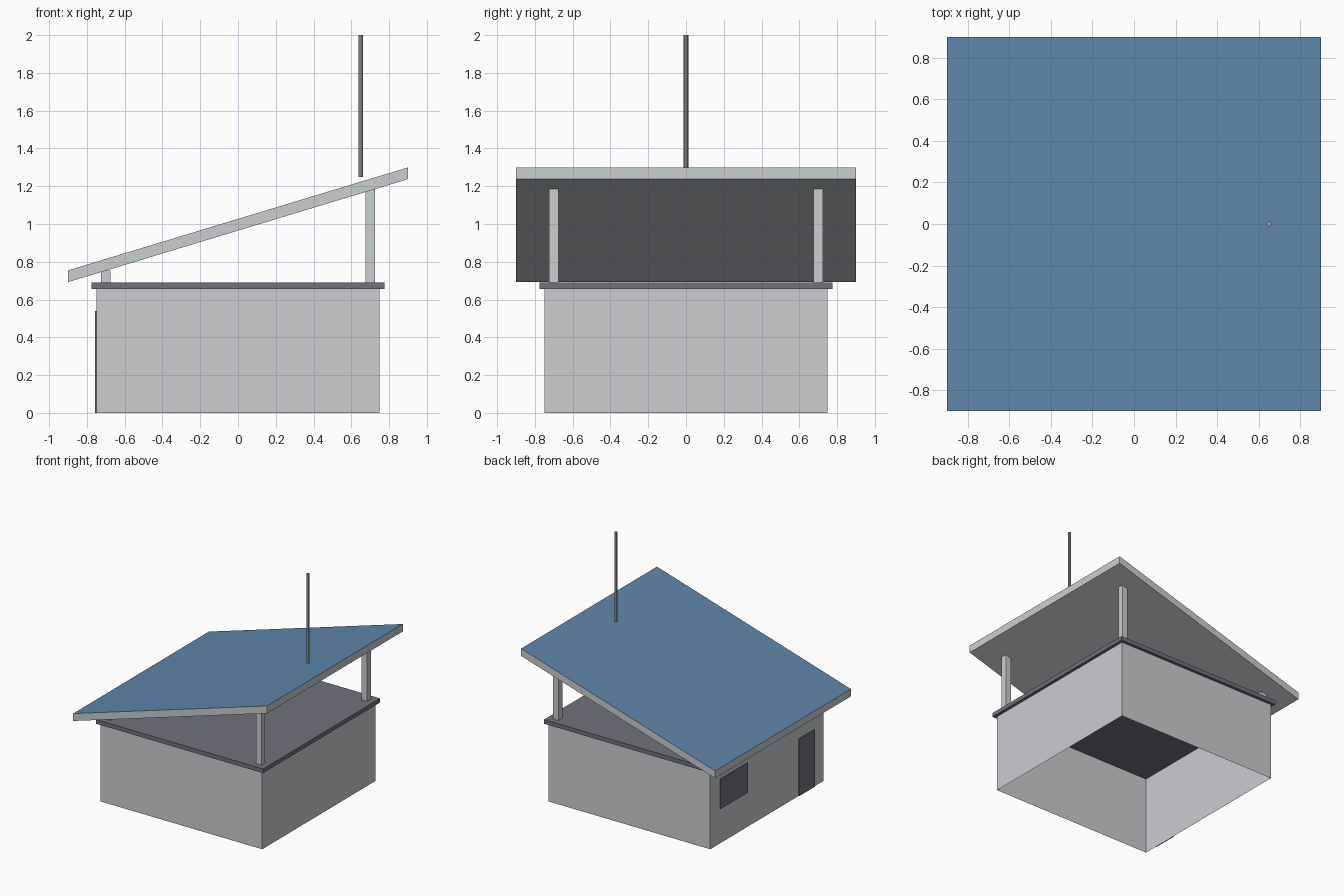
import bpy
import bmesh
from mathutils import Vector

cube = bpy.data.objects.get("Cube")
if cube:
    bpy.data.objects.remove(cube, do_unlink=True)


def material(name, rgb):
    mat = bpy.data.materials.new(name)
    mat.use_nodes = True
    mat.diffuse_color = (*rgb, 1)
    mat.node_tree.nodes["Principled BSDF"].inputs["Base Color"].default_value = (*rgb, 1)
    return mat


light_grey = material("light grey", (0.58, 0.62, 0.63))
slate = material("slate grey", (0.16, 0.17, 0.2))
blue = material("roof blue", (0.112, 0.238, 0.402))
metal = material("mast metal", (0.38, 0.38, 0.37))


def finish(name, bm, *mats):
    mesh = bpy.data.meshes.new(name)
    bm.to_mesh(mesh)
    bm.free()
    for mat in mats:
        mesh.materials.append(mat)
    obj = bpy.data.objects.new(name, mesh)
    bpy.context.collection.objects.link(obj)
    return obj


def box_mesh(low, high):
    """Axis-aligned box between two corners."""
    low, high = Vector(low), Vector(high)
    bm = bmesh.new()
    bmesh.ops.create_cube(bm, size=1)
    bmesh.ops.scale(bm, vec=high - low, verts=bm.verts)
    bmesh.ops.translate(bm, vec=(low + high) / 2, verts=bm.verts)
    bm.normal_update()
    return bm


WALL, WALL_TOP, SLAB_TOP = 0.75, 0.655, 0.69
SLOPE = 0.545 / 1.8

# Walls: a thin shell, open at top and bottom
bm = box_mesh((-WALL, -WALL, 0), (WALL, WALL, WALL_TOP))
caps = [f for f in bm.faces if abs(f.normal.z) > 0.5]
bmesh.ops.delete(bm, geom=caps, context="FACES_ONLY")
finish("walls", bm, light_grey)

# Flat slab over the walls
finish("ceiling_slab", box_mesh((-0.775, -0.775, WALL_TOP), (0.775, 0.775, SLAB_TOP)), slate)

# Door and window plates on the low side
for name, y0, y1, z0, z1 in (("door", -0.63, -0.42, 0, 0.48),
                             ("window", 0.26, 0.62, 0.29, 0.54)):
    finish(name, box_mesh((-WALL - 0.006, y0, z0), (-WALL, y1, z1)), slate)

# Corner posts, short on the low side and tall on the high side
for side, x, top in (("low", -0.7, 0.755), ("high", 0.7, 1.187)):
    for end, y in (("front", -0.7), ("back", 0.7)):
        finish(f"{side}_{end}_post",
               box_mesh((x - 0.025, y - 0.025, SLAB_TOP), (x + 0.025, y + 0.025, top)),
               light_grey)

# Sloping roof with plumb-cut ends and a blue top
bm = box_mesh((-0.9, -0.9, 0.965), (0.9, 0.9, 1.027))
for v in bm.verts:
    v.co.z += v.co.x * SLOPE
bm.normal_update()
for f in bm.faces:
    f.material_index = int(f.normal.z > 0.5)
finish("roof", bm, light_grey, blue)

# Mast above the high side
bm = bmesh.new()
bmesh.ops.create_cone(bm, cap_ends=True, segments=8, radius1=0.0125, radius2=0.0125, depth=0.75)
bmesh.ops.translate(bm, vec=(0.65, 0, 1.625), verts=bm.verts)
finish("mast", bm, metal)
